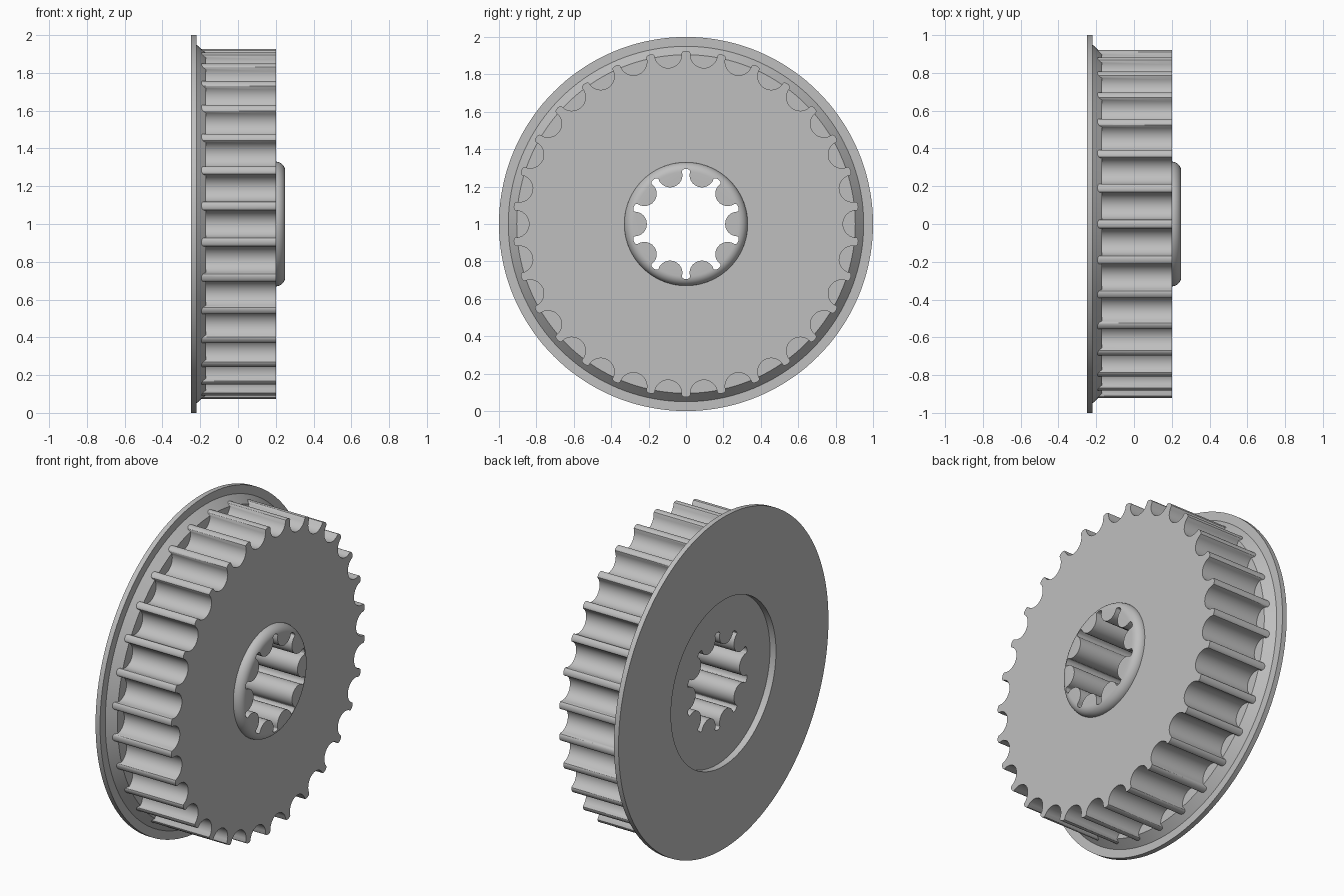
import bpy
import bmesh
from math import sin, cos, pi

cube = bpy.data.objects.get("Cube")
if cube:
    bpy.data.objects.remove(cube, do_unlink=True)

metal = bpy.data.materials.new("plain grey metal")
GREY = (0.52, 0.52, 0.52, 1)
metal.diffuse_color = GREY
metal.use_nodes = True
metal.node_tree.nodes["Principled BSDF"].inputs["Base Color"].default_value = GREY

AXIS_HEIGHT = 1.0


def polar(x, radius, angle):
    return (x, radius * cos(angle), AXIS_HEIGHT + radius * sin(angle))


def finish(name, bm):
    bmesh.ops.recalc_face_normals(bm, faces=bm.faces)
    mesh = bpy.data.meshes.new(name)
    bm.to_mesh(mesh)
    bm.free()
    mesh.materials.append(metal)
    obj = bpy.data.objects.new(name, mesh)
    bpy.context.collection.objects.link(obj)
    return obj


def turned(name, profile, segments=144):
    """Solid turned about the x axis from (x, radius) points, capped at both ends."""
    bm = bmesh.new()
    rings = [[bm.verts.new(polar(x, r, 2 * pi * i / segments)) for i in range(segments)]
             for x, r in profile]
    for a, b in zip(rings, rings[1:]):
        for i in range(segments):
            j = (i + 1) % segments
            bm.faces.new((a[i], a[j], b[j], b[i]))
    bm.faces.new(rings[0])
    bm.faces.new(rings[-1])
    return finish(name, bm)


def scalloped(name, count, centre, arc, tip, x0, x1):
    """Prism whose outline alternates round valleys with narrow rounded tips."""
    half = pi / count
    base = centre * cos(half) + arc * sin(half)
    width = centre * sin(half) - arc * cos(half)
    outline = []
    for i in range(count):
        valley = pi / 2 + half + 2 * half * i
        for k in range(13):
            t = pi * (k / 12 - 0.5)
            outline.append((valley, centre - arc * cos(t), arc * sin(t)))
        for k in range(1, 8):
            t = pi * k / 8
            outline.append((valley + half, base + (tip - base) * sin(t), -width * cos(t)))
    bm = bmesh.new()
    verts = [bm.verts.new((x0, r * cos(a) - s * sin(a), AXIS_HEIGHT + r * sin(a) + s * cos(a)))
             for a, r, s in outline]
    face = bm.faces.new(verts)
    top = bmesh.ops.extrude_face_region(bm, geom=[face])
    moved = [g for g in top["geom"] if isinstance(g, bmesh.types.BMVert)]
    bmesh.ops.translate(bm, verts=moved, vec=(x1 - x0, 0, 0))
    return finish(name, bm)


def combine(target, tool, operation):
    mod = target.modifiers.new("combine", "BOOLEAN")
    mod.operation = operation
    mod.solver = "EXACT"
    mod.object = tool
    bpy.context.view_layer.objects.active = target
    bpy.ops.object.modifier_apply(modifier=mod.name)
    bpy.data.objects.remove(tool, do_unlink=True)


# Flange with a recessed back and a sloped shoulder
pulley = turned("toothed_pulley", [(-0.21, 0.5), (-0.25, 0.5), (-0.25, 1.0), (-0.22, 1.0),
                                   (-0.22, 0.95), (-0.17, 0.905)])

# Toothed body
combine(pulley, scalloped("toothed_body", 30, 0.912, 0.073, 0.926, -0.195, 0.2), "UNION")

# Hub with a rounded rim
FILLET = 0.05
rim = [(0.2 + FILLET * sin(t), 0.28 + FILLET * cos(t))
       for t in (pi / 2 * k / 10 for k in range(11))]
combine(pulley, turned("hub", [(0.1, 0.33)] + rim), "UNION")

# Splined bore through everything
combine(pulley, scalloped("bore_cutter", 10, 0.275, 0.066, 0.294, -0.5, 0.5), "DIFFERENCE")

bpy.ops.object.select_all(action="DESELECT")
pulley.select_set(True)
bpy.context.view_layer.objects.active = pulley
bpy.ops.object.shade_smooth_by_angle(angle=pi / 6)
